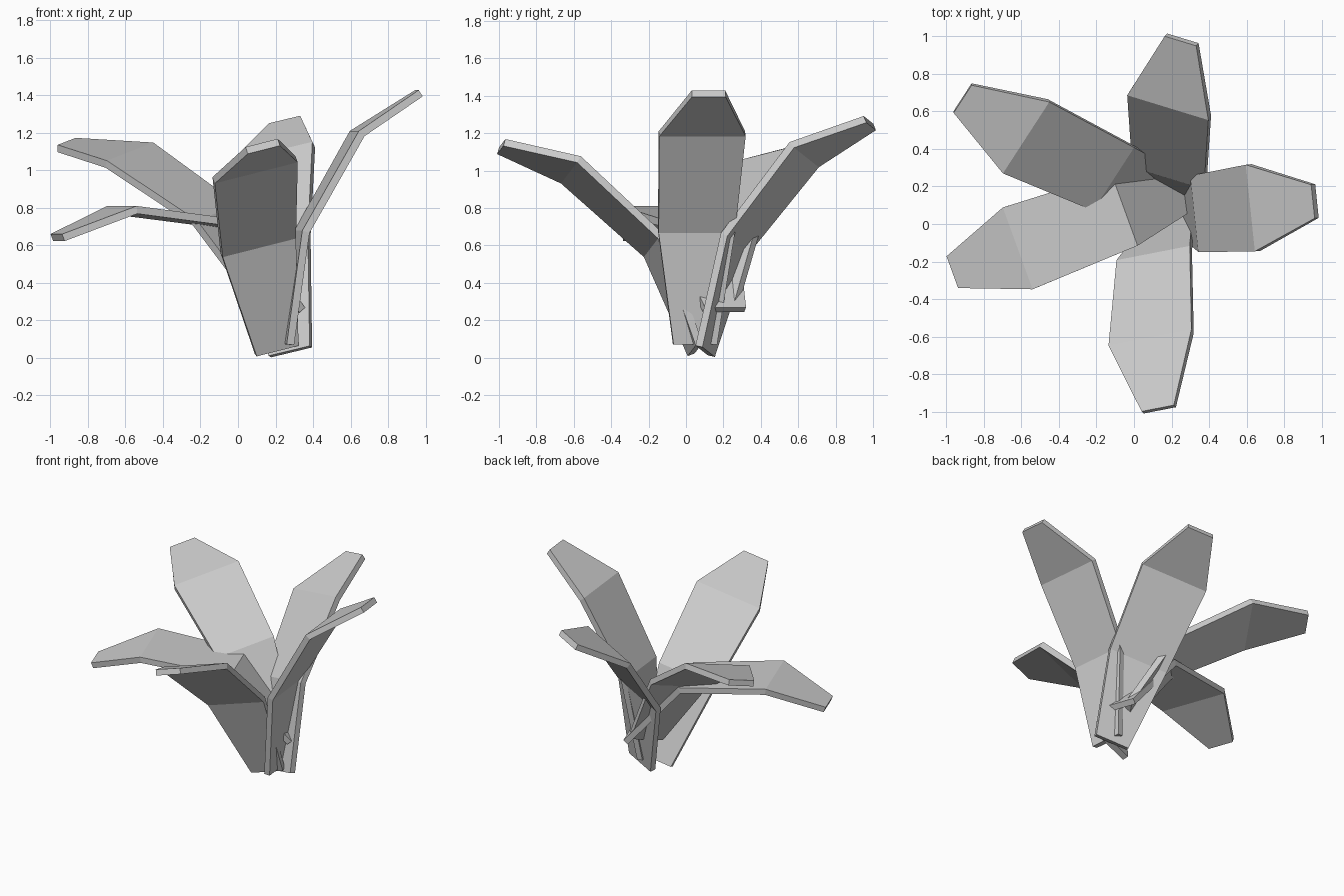
import bpy, bmesh
from math import radians, sin, cos
from mathutils import Vector

cube = bpy.data.objects.get("Cube")
if cube:
    bpy.data.objects.remove(cube, do_unlink=True)

# One plain grey for the whole plant
grey = bpy.data.materials.new("leaf_grey")
grey.use_nodes = True
colour = (0.6, 0.6, 0.6, 1)
grey.diffuse_color = colour
grey.node_tree.nodes["Principled BSDF"].inputs["Base Color"].default_value = colour

# Shared leaf outline: segment lengths and half widths from base to tip
LENGTHS = (0.61, 0.61, 0.40)
HALF_WIDTHS = (0.117, 0.205, 0.232, 0.09)
THICKNESS = 0.04


def make_leaf(name, shoulder, heading, roll, pitches):
    """Folded leaf blade; shoulder is the centre of its outer fold."""
    a, r = radians(heading), radians(roll)
    forward = Vector((cos(a), sin(a), 0))
    side = Vector((-sin(a), cos(a), 0))
    z = Vector((0, 0, 1))
    across = side * cos(r) + z * sin(r)
    up = z * cos(r) - side * sin(r)
    steps = [(forward * cos(radians(p)) + up * sin(radians(p))) * n
             for p, n in zip(pitches, LENGTHS)]
    outer = Vector(shoulder)
    inner = outer - steps[1]
    centres = (inner - steps[0], inner, outer, outer + steps[2])

    bm = bmesh.new()
    rows = [(bm.verts.new(c + across * w), bm.verts.new(c - across * w))
            for c, w in zip(centres, HALF_WIDTHS)]
    for (l0, r0), (l1, r1) in zip(rows, rows[1:]):
        bm.faces.new((l0, r0, r1, l1))
    mesh = bpy.data.meshes.new(name)
    bm.to_mesh(mesh)
    bm.free()
    mesh.materials.append(grey)
    leaf = bpy.data.objects.new(name, mesh)
    bpy.context.collection.objects.link(leaf)

    # Thicken below the upper surface
    solid = leaf.modifiers.new("thickness", "SOLIDIFY")
    solid.thickness = THICKNESS
    solid.offset = -1
    solid.use_even_offset = True


# Five leaves crossing at the base
make_leaf("left_leaf", (0.62, 0.085, 1.21), 6, 0, (83, 60.5, 33))
make_leaf("front_leaf", (0.085, -0.605, 1.02), -79, 14, (71, 44, 19))
make_leaf("back_leaf", (0.18, 0.62, 1.10), 73, -13, (78, 54, 26))
make_leaf("right_back_leaf", (-0.575, 0.46, 1.10), 147, -12, (59, 33, 8))
make_leaf("right_front_leaf", (-0.62, -0.13, 0.81), 200, 0, (50, 7, -22))
